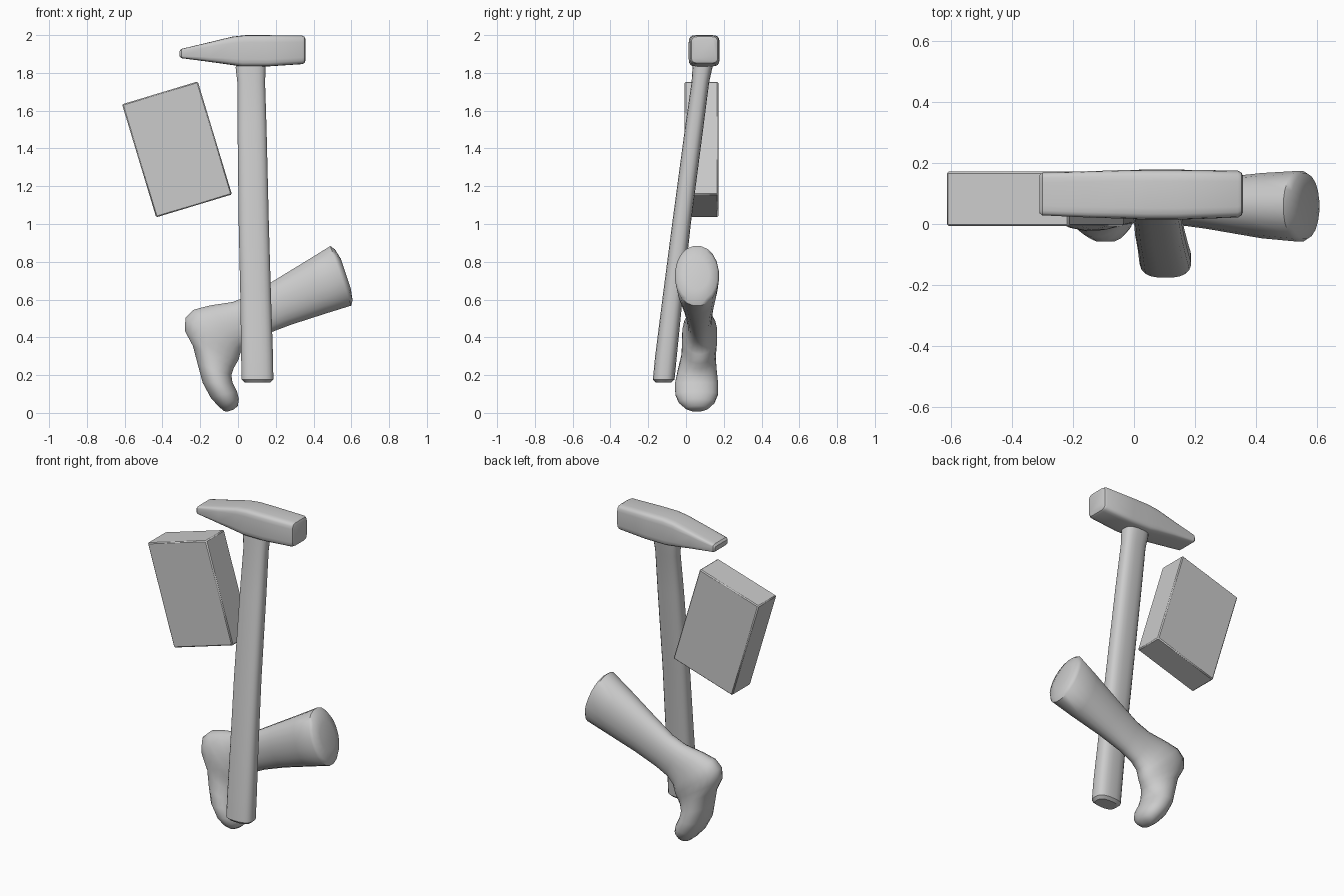
import bpy, bmesh, math
from mathutils import Vector


def loft(name, sections, power=2.0, sides=20, sharp=40):
    """Skin rings; each is (x, z) of one edge, (x, z) of the other, y centre, y half width."""
    bm = bmesh.new()
    rings = []
    for ax, az, bx, bz, cy, hw in sections:
        a, b = Vector((ax, cy, az)), Vector((bx, cy, bz))
        mid, half = (a + b) / 2, (a - b) / 2
        ring = []
        for i in range(sides):
            t = 2 * math.pi * (i + 0.5) / sides
            c, s = math.cos(t), math.sin(t)
            c = math.copysign(abs(c) ** (2 / power), c)
            s = math.copysign(abs(s) ** (2 / power), s)
            ring.append(bm.verts.new(mid + half * c + Vector((0, hw * s, 0))))
        rings.append(ring)
    for r, q in zip(rings, rings[1:]):
        for i in range(sides):
            j = (i + 1) % sides
            bm.faces.new((r[i], r[j], q[j], q[i]))
    bm.faces.new(rings[0])
    bm.faces.new(rings[-1])
    bmesh.ops.recalc_face_normals(bm, faces=bm.faces)
    mesh = bpy.data.meshes.new(name)
    bm.to_mesh(mesh)
    bm.free()
    ob = bpy.data.objects.new(name, mesh)
    bpy.context.collection.objects.link(ob)
    finish(ob, sharp)
    return ob


def finish(ob, angle):
    bpy.ops.object.select_all(action='DESELECT')
    ob.select_set(True)
    bpy.context.view_layer.objects.active = ob
    bpy.ops.object.shade_smooth_by_angle(angle=math.radians(angle))


# Hammer head: wedge peen on the left, square striking face on the right
loft("hammer_head", [
    (-0.31, 1.915, -0.31, 1.887, 0.098, 0.062),
    (-0.30, 1.927, -0.30, 1.878, 0.098, 0.070),
    (-0.15, 1.963, -0.15, 1.858, 0.097, 0.076),
    (-0.03, 1.992, -0.03, 1.841, 0.097, 0.080),
    (0.04, 2.000, 0.02, 1.834, 0.096, 0.082),
    (0.14, 2.000, 0.16, 1.834, 0.096, 0.082),
    (0.34, 1.998, 0.34, 1.846, 0.098, 0.077),
    (0.352, 1.992, 0.352, 1.852, 0.098, 0.070),
    (0.357, 1.980, 0.357, 1.865, 0.098, 0.058),
], power=6, sharp=35)

# Hammer handle: rounded, leaning forward towards the bottom
loft("hammer_handle", [
    (0.035, 0.162, 0.172, 0.162, -0.119, 0.043),
    (0.018, 0.177, 0.188, 0.177, -0.118, 0.058),
    (0.016, 0.30, 0.186, 0.30, -0.106, 0.058),
    (0.012, 0.60, 0.176, 0.60, -0.072, 0.054),
    (0.003, 1.00, 0.164, 1.00, -0.024, 0.050),
    (-0.003, 1.50, 0.152, 1.50, 0.042, 0.049),
    (-0.004, 1.75, 0.144, 1.75, 0.076, 0.047),
    (-0.013, 1.825, 0.147, 1.83, 0.087, 0.053),
    (-0.010, 1.87, 0.145, 1.87, 0.092, 0.053),
], power=2.7)

# Lower leg and foot: calf cut at the top, ankle bend, heel, toes pointing down
loft("leg_and_foot", [
    (0.545, 0.815, 0.598, 0.655, 0.058, 0.065),
    (0.512, 0.868, 0.607, 0.595, 0.058, 0.108),
    (0.488, 0.885, 0.600, 0.566, 0.058, 0.117),
    (0.38, 0.818, 0.470, 0.526, 0.060, 0.108),
    (0.20, 0.708, 0.280, 0.465, 0.066, 0.082),
    (0.06, 0.622, 0.140, 0.412, 0.070, 0.067),
    (-0.03, 0.588, 0.060, 0.372, 0.071, 0.066),
    (-0.15, 0.570, 0.022, 0.335, 0.072, 0.078),
    (-0.235, 0.548, 0.012, 0.310, 0.073, 0.092),
    (-0.280, 0.505, 0.006, 0.285, 0.072, 0.094),
    (-0.283, 0.435, -0.006, 0.262, 0.070, 0.092),
    (-0.240, 0.355, -0.022, 0.235, 0.066, 0.092),
    (-0.215, 0.260, -0.034, 0.200, 0.060, 0.103),
    (-0.188, 0.160, -0.028, 0.160, 0.056, 0.115),
    (-0.145, 0.080, -0.005, 0.115, 0.056, 0.114),
    (-0.105, 0.035, 0.005, 0.075, 0.057, 0.095),
    (-0.075, 0.010, 0.000, 0.038, 0.058, 0.060),
    (-0.060, 0.006, -0.022, 0.018, 0.058, 0.030),
], power=2.1, sharp=50)

# Tilted rectangular block
bpy.ops.mesh.primitive_cube_add(size=1, location=(-0.323, 0.082, 1.395),
                                rotation=(0, math.radians(-16.8), 0))
block = bpy.context.object
block.name = "block"
block.scale = (0.419, 0.178, 0.625)
bpy.ops.object.transform_apply(location=False, rotation=False, scale=True)
bevel = block.modifiers.new("soft_edges", 'BEVEL')
bevel.width = 0.006
bevel.segments = 1
finish(block, 30)
